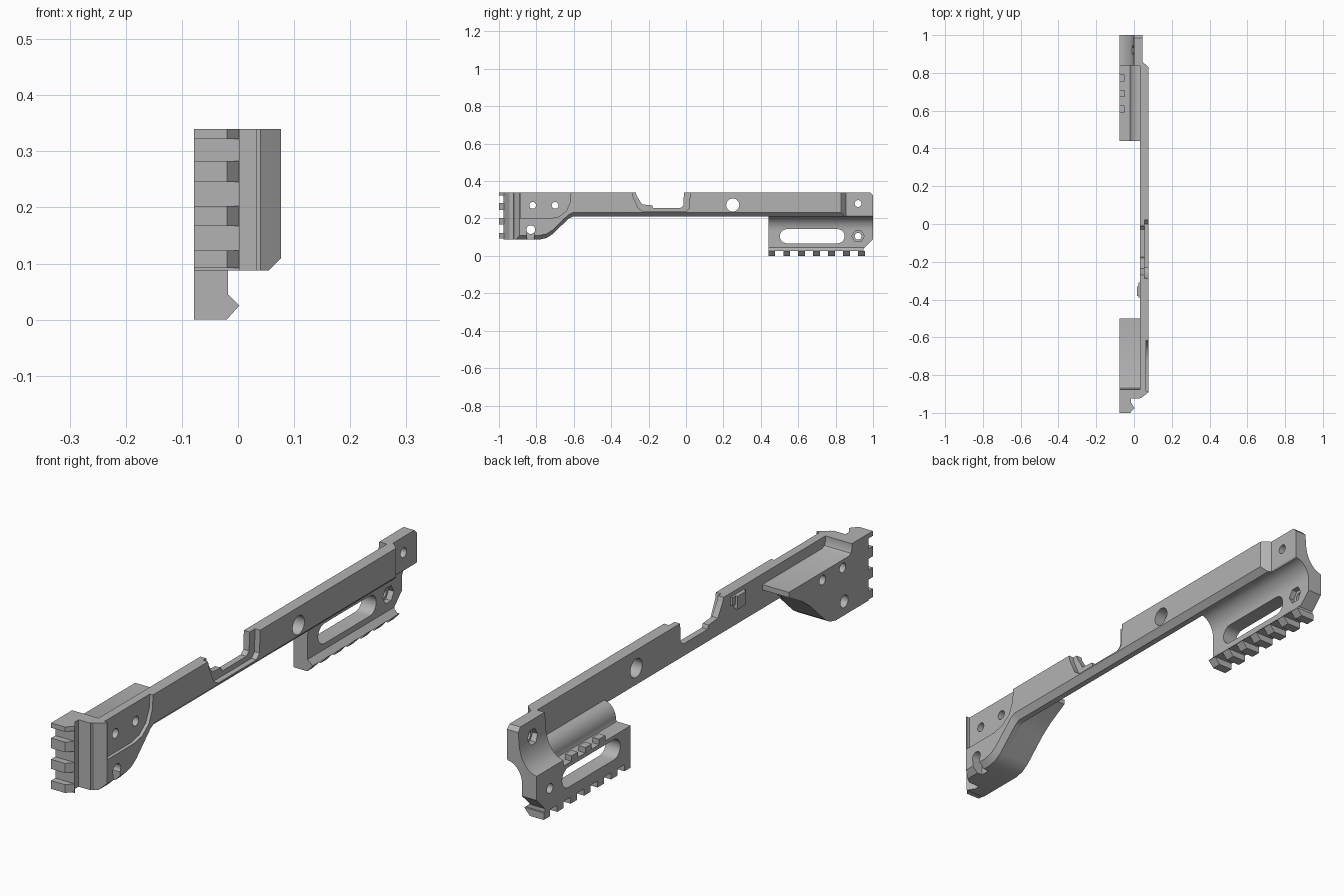
import bpy, bmesh, math

cube = bpy.data.objects.get("Cube")
if cube:
    bpy.data.objects.remove(cube, do_unlink=True)

grey = bpy.data.materials.new("matte grey metal")
grey.use_nodes = True
tone = (0.45, 0.45, 0.45, 1)
grey.diffuse_color = tone
grey.node_tree.nodes["Principled BSDF"].inputs["Base Color"].default_value = tone


def loft(name, layers):
    """Solid through a list of matching point rings, capped at both ends."""
    bm = bmesh.new()
    rings = [[bm.verts.new(p) for p in ring] for ring in layers]
    n = len(rings[0])
    for a, b in zip(rings, rings[1:]):
        for i in range(n):
            j = (i + 1) % n
            bm.faces.new((a[i], a[j], b[j], b[i]))
    bm.faces.new(rings[0])
    bm.faces.new(rings[-1])
    bmesh.ops.recalc_face_normals(bm, faces=bm.faces)
    mesh = bpy.data.meshes.new(name)
    bm.to_mesh(mesh)
    bm.free()
    mesh.materials.append(grey)
    ob = bpy.data.objects.new(name, mesh)
    bpy.context.collection.objects.link(ob)
    return ob


def across(name, yz, x0, x1):
    return loft(name, [[(x, y, z) for y, z in yz] for x in (x0, x1)])


def along(name, xz, y0, y1):
    return loft(name, [[(x, y, z) for x, z in xz] for y in (y0, y1)])


def box(name, x0, x1, y0, y1, z0, z1):
    return along(name, [(x0, z0), (x1, z0), (x1, z1), (x0, z1)], y0, y1)


def disc(y, z, r, sides=32):
    return [(y + r * math.cos(k * math.tau / sides), z + r * math.sin(k * math.tau / sides))
            for k in range(sides)]


def stadium(y0, y1, z, r):
    pts = []
    for k in range(26):
        a = -math.pi / 2 + math.pi * (k if k < 13 else k - 1) / 12
        pts.append(((y1 if k < 13 else y0) + r * math.cos(a), z + r * math.sin(a)))
    return pts


def arc(cx, cz, rx, rz, a0, a1, n=10):
    return [(cx + rx * math.cos(math.radians(a0 + (a1 - a0) * k / n)),
             cz + rz * math.sin(math.radians(a0 + (a1 - a0) * k / n))) for k in range(n + 1)]


def combine(ob, other, operation="DIFFERENCE"):
    mod = ob.modifiers.new("boolean", "BOOLEAN")
    mod.operation, mod.solver, mod.object = operation, "EXACT", other
    bpy.context.view_layer.objects.active = ob
    bpy.ops.object.modifier_apply(modifier=mod.name)
    bpy.data.objects.remove(other, do_unlink=True)


def hole(ob, y, z, r, sides=32, x0=-0.2, x1=0.2):
    combine(ob, across("cutter", disc(y, z, r, sides), x0, x1))


TOP, IN = 0.34, -0.078

# Side plate: one outline, bevelled towards the outer face
layers = []
for x, front, rear, lift in ((0.032, -0.92, 0.86, 0), (0.04, -0.92, 0.86, 0),
                             (0.055, -0.908, 0.85, 0), (0.077, -0.89, 0.83, 0.022)):
    outline = [(front, 0.088), (-0.78, 0.088), (-0.745, 0.096), (-0.715, 0.115), (-0.63, 0.197),
               (-0.605, 0.21), (rear, 0.21)]
    layers.append([(x, y, z + lift) for y, z in outline] + [(x, rear, TOP), (x, front, TOP)])
plate = loft("side_plate", layers)
combine(plate, across("cutter", [(-0.615, 0.36), (-0.618, 0.29), (-0.64, 0.24), (-0.68, 0.21),
                                 (-0.73, 0.2), (-0.885, 0.2), (-0.885, 0.36)], 0.064, 0.1))
# Top opening with a stepped rim on the outer face
combine(plate, across("cutter", [(-0.29, 0.36), (-0.285, 0.32), (-0.255, 0.255), (-0.23, 0.237),
                                 (0, 0.237), (0.018, 0.255), (0.022, 0.36)], 0.056, 0.1))
combine(plate, across("cutter", [(-0.275, 0.36), (-0.265, 0.325), (-0.235, 0.275), (-0.18, 0.27),
                                 (-0.175, 0.256), (-0.03, 0.256), (-0.014, 0.27), (-0.01, 0.36)],
                      0, 0.1))
hole(plate, 0.25, 0.272, 0.035)

# Front block with an open tray on its inner side
block = across("front_block", [(-0.925, 0.088), (-0.78, 0.088), (-0.745, 0.096), (-0.715, 0.115),
                               (-0.63, 0.197), (-0.58, 0.235), (-0.5, 0.28), (-0.5, TOP),
                               (-0.925, TOP)], IN, 0.033)
tray = [(-0.875, 0.36), (-0.875, 0.32), (-0.869, 0.306), (-0.855, 0.3), (-0.4, 0.3), (-0.4, 0.36)]
combine(block, across("cutter", tray, -0.1, 0.05))
for part in (plate, block):
    for y in (-0.82, -0.7):
        hole(part, y, 0.27, 0.018)
    hole(part, -0.83, 0.14, 0.023)
combine(plate, box("cutter", 0.03, 0.1, -0.85, -0.812, 0.05, 0.14))

# Front rail: upright dovetail with teeth
for name, yx, spans in (
        ("front_rail_base", [(IN, -0.92), (IN, -0.975), (0.003, -0.975), (-0.016, -0.945),
                             (-0.016, -0.92)], [(0.088, TOP)]),
        ("front_rail_tooth", [(IN, -0.974), (IN, -1), (-0.02, -1), (0.003, -0.974)],
         [(0.092, 0.123), (0.167, 0.203), (0.245, 0.283), (0.322, TOP)])):
    for z0, z1 in spans:
        loft(name, [[(x, y, z) for x, y in yx] for z in (z0, z1)])

# Rear web with a curved arm up to the plate
arm_outer = arc(0.047, 0.135, 0.065, 0.075, 180, 95)
arm_inner = arc(0.035, 0.165, 0.052, 0.06, 90, 180)
web = along("rear_web", [(IN, 0.025), (0.003, 0.025), (-0.018, 0.045)] + arm_outer + arm_inner
            + [(-0.02, 0.158), (IN, 0.158)], 0.44, 0.85)
# Rear saddle: concave cradle facing inwards
saddle = along("rear_saddle", [(IN, 0.025), (0.003, 0.025), (-0.018, 0.045)] + arm_outer
               + [(0.045, 0.215), (0.045, TOP), (0, TOP)]
               + arc(-0.085, 0.29, 0.08, 0.11, 0, -85), 0.84, 1)
corner = [(0.95, 0), (0.95, 0.04), (1, 0.09), (1.05, 0.09), (1.05, 0)]
combine(saddle, across("cutter", corner, -0.2, 0.2))
combine(saddle, across("cutter", [(0.985, 0.36), (0.985, TOP), (1, 0.325), (1.05, 0.325),
                                  (1.05, 0.36)], -0.2, 0.2))
combine(web, across("cutter", stadium(0.54, 0.81, 0.105, 0.038), -0.2, 0.2))
combine(saddle, across("cutter", stadium(0.54, 0.81, 0.105, 0.038), -0.2, 0.2))
hole(saddle, 0.92, 0.105, 0.018)
hole(saddle, 0.92, 0.105, 0.033, 6, -0.04, 0.1)
hole(saddle, 0.92, 0.28, 0.018)
hole(saddle, 0.92, 0.28, 0.03, 6, -0.2, 0.015)

# Lower rail teeth and the small teeth on the inner ledge
for k in range(7):
    y = 0.44 + 0.08 * k
    along("lower_rail_tooth", [(IN, 0.026), (IN, 0), (-0.02, 0), (0.003, 0.026)], y, y + 0.037)
for k in range(3):
    y = 0.59 + 0.082 * k
    box("ledge_tooth", IN, -0.05, y, y + 0.038, 0.15, 0.178)

# Locating lug on the inner face
box("inner_lug", 0.016, 0.034, -0.38, -0.33, 0.275, 0.325)
box("inner_lug_bar", 0.024, 0.034, -0.39, -0.31, 0.295, 0.325)

for ob in bpy.context.collection.objects:
    if ob.type == "MESH" and grey.name in ob.data.materials:
        bpy.ops.object.select_all(action="DESELECT")
        ob.select_set(True)
        bpy.context.view_layer.objects.active = ob
        bpy.ops.object.shade_smooth_by_angle(angle=math.radians(30))
